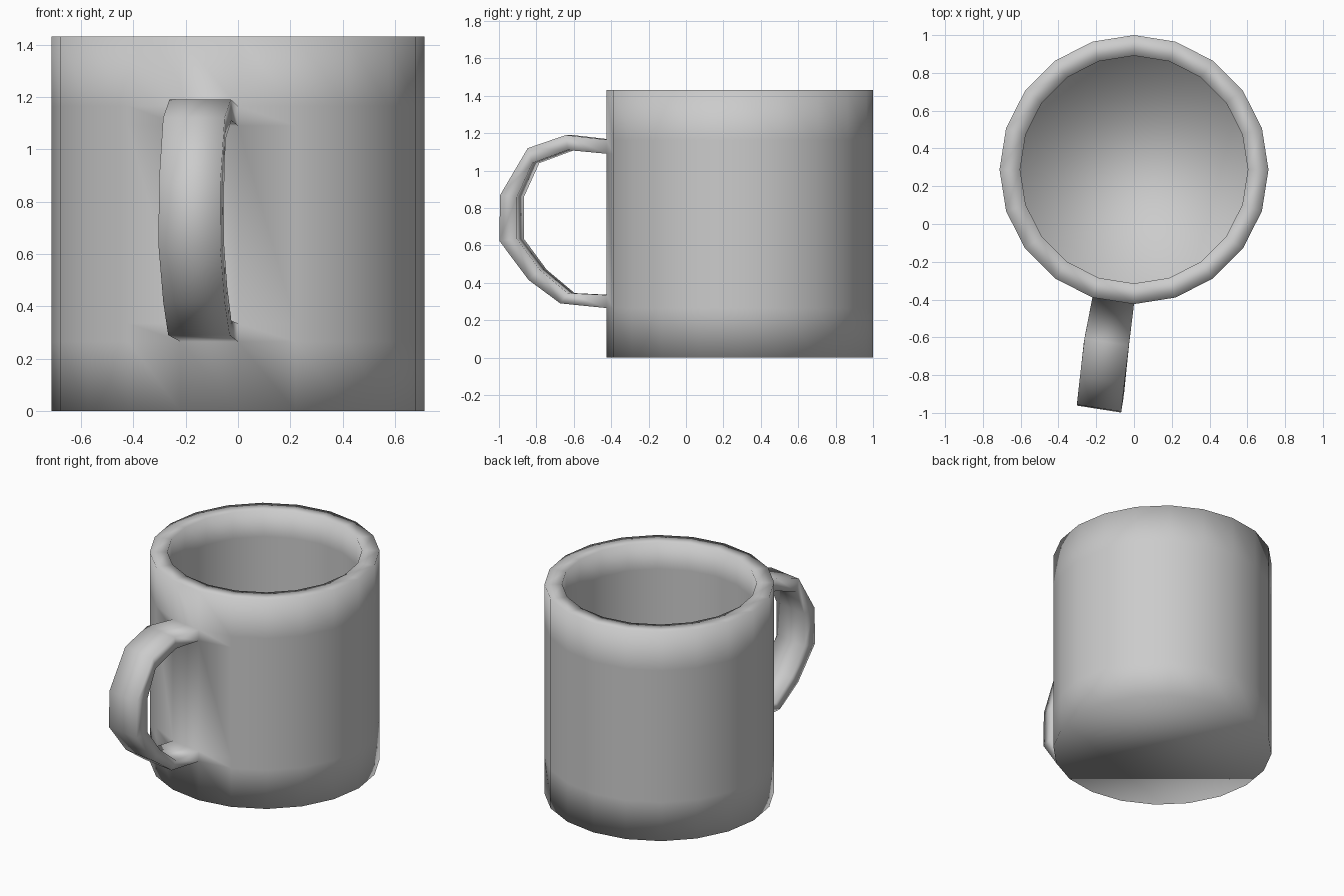
import bpy, bmesh
from math import sin, cos, pi, radians
from mathutils import Vector

if "Cube" in bpy.data.objects:
    bpy.data.objects.remove(bpy.data.objects["Cube"])

SIDES, CENTRE_Y = 20, 0.288
bm = bmesh.new()


def ring(radius, z):
    # vertex 0 and 1 bound the wall facet that carries the handle
    return [bm.verts.new((radius * cos(-pi / 2 - 2 * pi * i / SIDES),
                          CENTRE_Y + radius * sin(-pi / 2 - 2 * pi * i / SIDES), z))
            for i in range(SIDES)]


def skin(a, b, skip=()):
    n = len(a)
    for i in range(n):
        if i not in skip:
            bm.faces.new((a[i], a[(i + 1) % n], b[(i + 1) % n], b[i]))


# Cup: outer wall up, over the flat rim, down the inside to the floor
profile = [(0.712, 0), (0.712, 0.265), (0.712, 0.335), (0.712, 1.09),
           (0.712, 1.165), (0.712, 1.43), (0.603, 1.43), (0.603, 1.25),
           (0.603, 0.25), (0.603, 0.11)]
rings = [ring(r, z) for r, z in profile]
for k in range(len(rings) - 1):
    skin(rings[k], rings[k + 1], skip=(0,) if k in (1, 3) else ())
bm.faces.new(rings[0])
bm.faces.new(rings[-1])

# Handle: strap grown out of two openings in one wall facet
a = radians(9)
out = Vector((-sin(a), -cos(a), 0))
side = Vector((cos(a), -sin(a), 0))
base = (rings[0][0].co + rings[0][1].co) / 2

# outer distance, outer z, inner distance, inner z, sideways shift
stations = [(0.22, 1.19, 0.21, 1.11, 0.0), (0.425, 1.12, 0.40, 1.04, 0.008),
            (0.573, 0.87, 0.482, 0.86, 0.015), (0.578, 0.625, 0.482, 0.635, 0.015),
            (0.42, 0.415, 0.36, 0.47, 0.008), (0.25, 0.29, 0.21, 0.345, 0.0)]
loops = [[rings[4][0], rings[4][1], rings[3][1], rings[3][0]]]
for do, zo, di, zi, shift in stations:
    loops.append([bm.verts.new(base + out * d + side * (s * 0.119 + shift) + Vector((0, 0, z)))
                  for s, d, z in ((1, do, zo), (-1, do, zo), (-1, di, zi), (1, di, zi))])
loops.append([rings[1][0], rings[1][1], rings[2][1], rings[2][0]])
for p, q in zip(loops, loops[1:]):
    skin(p, q)

bmesh.ops.recalc_face_normals(bm, faces=bm.faces)
for f in bm.faces:
    f.smooth = True
mesh = bpy.data.meshes.new("mug")
bm.to_mesh(mesh)
bm.free()
bpy.context.collection.objects.link(bpy.data.objects.new("mug", mesh))
